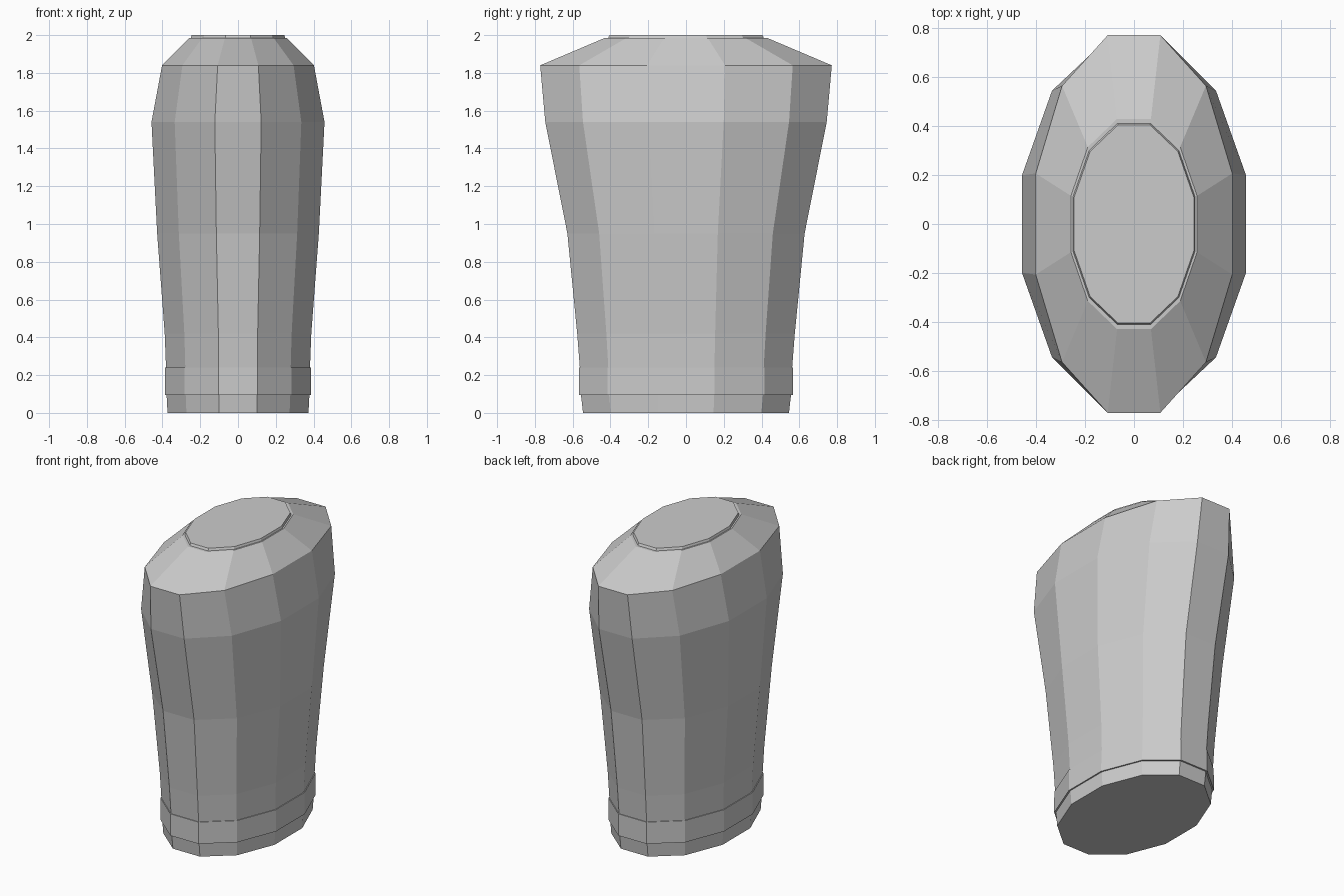
import bpy, bmesh, math

if "Cube" in bpy.data.objects:
    bpy.data.objects.remove(bpy.data.objects["Cube"])

SIDES = 12
STEP = 2 * math.pi / SIDES

grey = bpy.data.materials.new("light grey")
grey.diffuse_color = (0.6, 0.6, 0.6, 1)
grey.use_nodes = True
grey.node_tree.nodes["Principled BSDF"].inputs["Base Color"].default_value = grey.diffuse_color


def loft(name, rings):
    """Closed twelve-sided oval solid through rings of (z, half width x, half depth y)."""
    bm = bmesh.new()
    loops = []
    for z, hx, hy in rings:
        rx, ry = hx / math.cos(STEP / 2), hy / math.cos(STEP / 2)
        loops.append([bm.verts.new((rx * math.cos((i + 0.5) * STEP),
                                    ry * math.sin((i + 0.5) * STEP), z))
                      for i in range(SIDES)])
    for a, b in zip(loops, loops[1:]):
        for i in range(SIDES):
            j = (i + 1) % SIDES
            bm.faces.new((a[i], a[j], b[j], b[i]))
    bm.faces.new(loops[0][::-1])
    bm.faces.new(loops[-1])
    bmesh.ops.recalc_face_normals(bm, faces=bm.faces)
    mesh = bpy.data.meshes.new(name)
    bm.to_mesh(mesh)
    bm.free()
    mesh.materials.append(grey)
    obj = bpy.data.objects.new(name, mesh)
    bpy.context.collection.objects.link(obj)
    return obj


# Flaring body with sloped shoulder, a slim band near the foot and a raised lid
loft("body", [
    (0.0, 0.373, 0.545), (0.095, 0.378, 0.556),      # foot
    (0.095, 0.387, 0.567), (0.24, 0.386, 0.567),     # band
    (0.24, 0.381, 0.562), (0.42, 0.388, 0.576),      # lower flare
    (0.95, 0.428, 0.628), (1.54, 0.458, 0.745),      # upper flare
    (1.84, 0.402, 0.772), (1.985, 0.258, 0.43),      # shoulder
    (1.985, 0.25, 0.412), (2.0, 0.245, 0.405),       # lid
])
